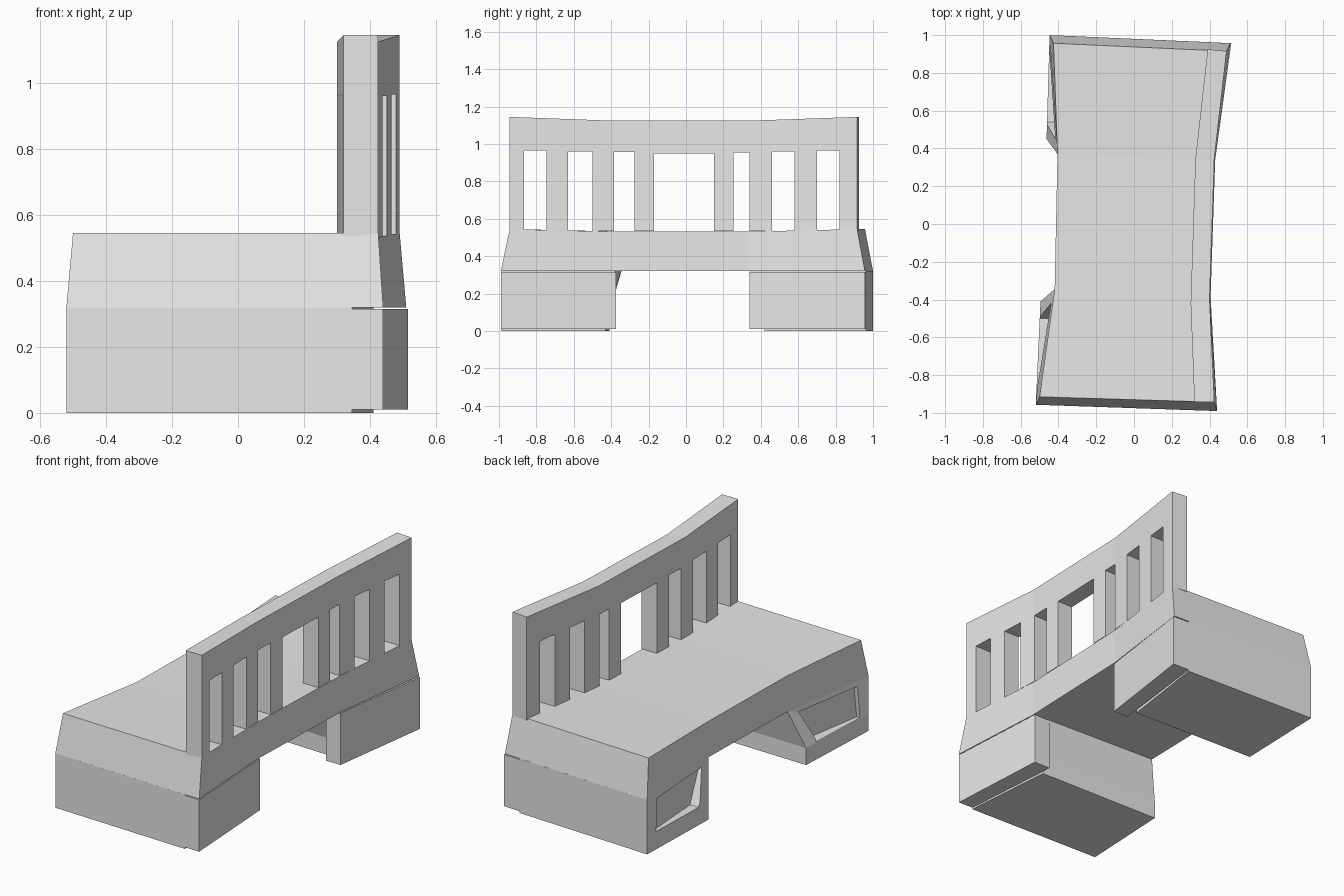
import bpy
import bmesh

default = bpy.data.objects.get("Cube")
if default:
    bpy.data.objects.remove(default, do_unlink=True)

grey = bpy.data.materials.new("plain grey")
grey.use_nodes = True
grey.diffuse_color = (0.8, 0.8, 0.8, 1)
grey.node_tree.nodes["Principled BSDF"].inputs["Base Color"].default_value = (0.8, 0.8, 0.8, 1)


def loft(name, rings):
    """Closed solid skinned through equal-length rings of points."""
    bm = bmesh.new()
    loops = [[bm.verts.new(p) for p in ring] for ring in rings]
    n = len(loops[0])
    for a, b in zip(loops, loops[1:]):
        for i in range(n):
            j = (i + 1) % n
            bm.faces.new((a[i], a[j], b[j], b[i]))
    bm.faces.new(loops[0][::-1])
    bm.faces.new(loops[-1])
    bmesh.ops.recalc_face_normals(bm, faces=bm.faces)
    mesh = bpy.data.meshes.new(name)
    bm.to_mesh(mesh)
    bm.free()
    obj = bpy.data.objects.new(name, mesh)
    obj.data.materials.append(grey)
    bpy.context.collection.objects.link(obj)
    return obj


def cut(target, cutter):
    """Subtract the cutter, then discard it."""
    cutter.hide_render = True
    mod = target.modifiers.new("cut", 'BOOLEAN')
    mod.operation = 'DIFFERENCE'
    mod.solver = 'EXACT'
    mod.object = cutter
    bpy.context.view_layer.objects.active = target
    bpy.ops.object.modifier_apply(modifier=mod.name)
    bpy.data.objects.remove(cutter, do_unlink=True)


def at(z, points):
    return [(x, y, z) for x, y in points]


KINK = 0.32

# Seat: sections along y, tapered at the ends and waisted in the middle
# each: low left, low right, top right, top left, top height
stations = [
    ((-.52, -.957), (.44, -.99), (.425, -.943), (-.50, -.915), .545),
    ((-.42, -.345), (.405, -.395), (.40, -.395), (-.42, -.345), .532),
    ((-.405, .37), (.43, .345), (.425, .345), (-.405, .37), .532),
    ((-.447, 1.0), (.51, .957), (.49, .915), (-.426, .957), .545),
]
loft("seat", [at(KINK, (a, b)) + at(z, (c, d)) for a, b, c, d, z in stations])

# Backrest: bent wall with a slightly dipped top edge
inner = [(.32, -.943), (.30, -.42), (.325, .345), (.39, .925)]
tops = [1.145, 1.125, 1.125, 1.145]
backrest = loft("backrest", [
    at(.535, (p, s[2])) + at(top, (s[2], p))
    for p, s, top in zip(inner, stations, tops)])

# Openings between the slats
openings = [(-.865, -.745), (-.63, -.50), (-.385, -.275), (-.17, .15),
            (.255, .34), (.46, .58), (.70, .82)]
for y0, y1 in openings:
    top = .95 + .015 * min(1, abs(y0 + y1) / 1.6)
    ys = ((y0, .5), (y1, .5), (y1, top), (y0, top))
    cut(backrest, loft("opening_cutter", [[(x, y, z) for y, z in ys] for x in (.1, .7)]))


def leg(name, foot, head, niche):
    """Leg block with a flared foot and a slanted recess on its outer side."""
    block = loft(name, [at(0, foot), at(.1, foot), at(KINK, head)])
    (ax, ay), (dx, dy) = head[0], head[3]

    def back(y):
        return ax + (dx - ax) * (y - ay) / (dy - ay) + .012

    cutter = loft(name + "_cutter", [
        [(-.7, y, z) for y, z in niche],
        [(back(y), y, z) for y, z in niche]])
    cut(block, cutter)


# Legs: corners run outer left, outer right, inner right, inner left
leg("front_leg",
    [(-.52, -.957), (.345, -.987), (.30, -.43), (-.495, -.41)],
    [(-.52, -.957), (.345, -.987), (.30, -.378), (-.42, -.345)],
    [(-.88, .105), (-.50, .105), (-.42, .295), (-.86, .295)])
leg("back_leg",
    [(-.447, 1.0), (.41, .962), (.335, .42), (-.463, .45)],
    [(-.447, 1.0), (.41, .962), (.335, .345), (-.405, .37)],
    [(.92, .105), (.54, .105), (.45, .295), (.91, .295)])

# Side panels closing the legs below the backrest
panels = {
    "front_leg_panel": [(.345, -.987), (.44, -.99), (.405, -.375), (.30, -.375)],
    "back_leg_panel": [(.41, .962), (.515, .957), (.43, .34), (.335, .34)],
}
for name, outline in panels.items():
    loft(name, [at(.01, outline), at(KINK - .005, outline)])
